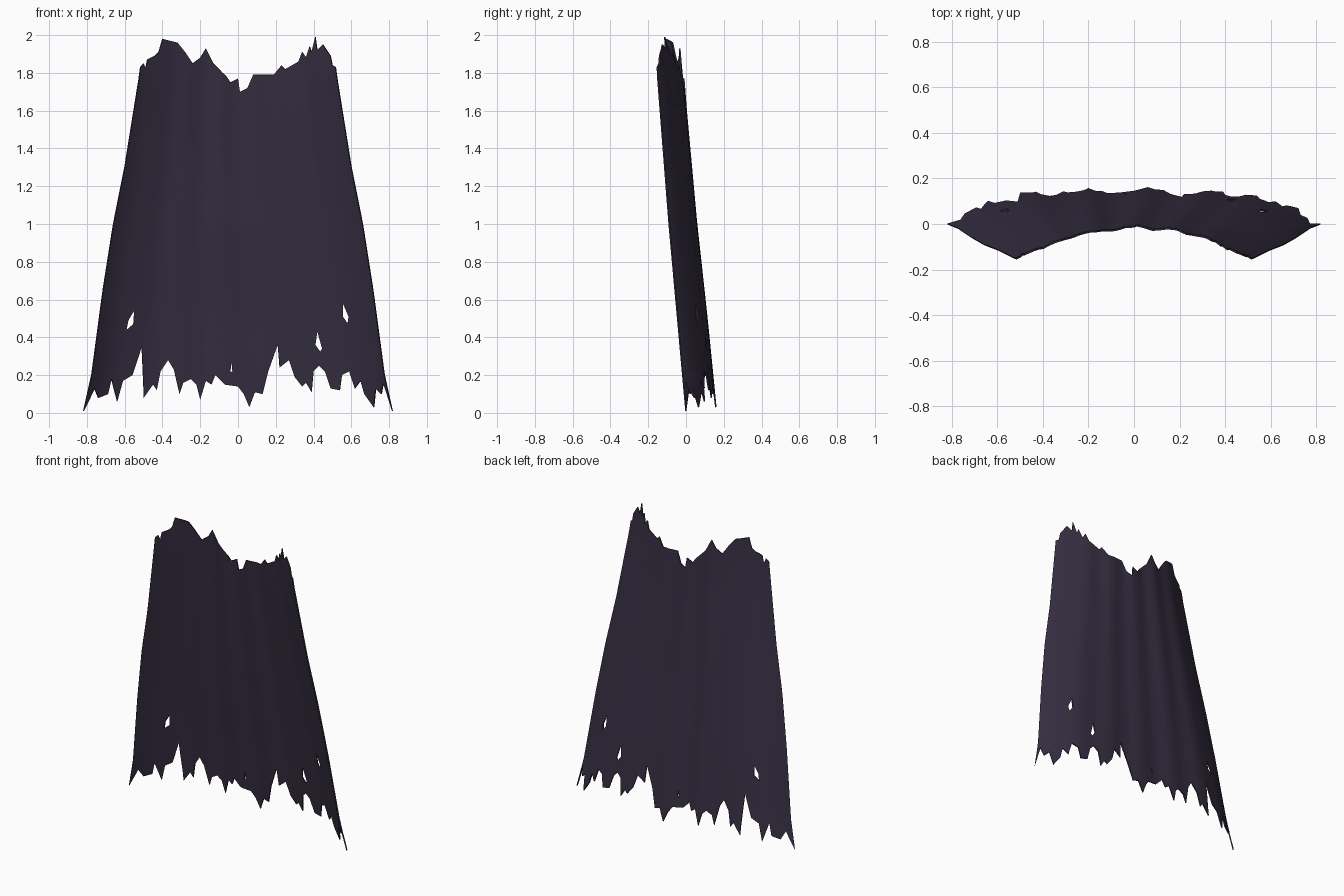
import bpy
import bmesh
import math

# Remove the default cube only
default_cube = bpy.data.objects.get("Cube")
if default_cube:
    bpy.data.objects.remove(default_cube, do_unlink=True)

ROWS = 28
THICKNESS = 0.008

# Torn edges as (x, z) pairs, in hundredths
HEM = [(-82, 1), (-76, 13), (-74, 8), (-69, 10), (-67, 18), (-64, 6), (-61, 17), (-56, 20),
       (-51, 35), (-50, 8), (-45, 15), (-43, 12), (-41, 22), (-37, 28), (-34, 23), (-31, 10),
       (-29, 16), (-25, 18), (-22, 15), (-20, 7), (-17, 17), (-14, 15), (-12, 20), (-7, 15),
       (0, 14), (3, 10), (6, 3), (9, 11), (13, 10), (16, 22), (21, 36), (22, 24),
       (27, 28), (30, 19), (34, 14), (36, 16), (39, 11), (40, 22), (43, 25), (46, 22),
       (49, 13), (54, 12), (55, 20), (59, 22), (62, 13), (65, 17), (67, 10), (72, 3),
       (73, 13), (76, 10), (77, 16), (82, 1)]
COLLAR = [(-52, 183), (-50, 185), (-49, 182), (-48, 187), (-44, 189), (-42, 191), (-40, 198),
          (-32, 196), (-28, 191), (-24, 185), (-20, 188), (-17, 193), (-13, 185), (-6, 178),
          (-4, 175), (0, 177), (1, 170), (5, 172), (8, 179), (19, 179), (23, 184), (25, 182),
          (32, 186), (34, 191), (36, 188), (38, 194), (39, 191), (41, 199), (42, 192),
          (45, 195), (49, 189), (50, 184), (52, 183)]
HOLES = [[(-59, 44), (-55.5, 47), (-55, 54), (-58, 49)],
         [(55.5, 58), (58.5, 51), (58, 47.5), (55.5, 51)],
         [(42, 43), (44.5, 34), (43.5, 32.5), (41, 36)],
         [(-3.5, 27), (-3, 22), (-4, 21.5)]]
HALF_WIDTH = [(0, 0.82), (0.2, 0.775), (0.65, 0.715), (1, 0.66), (1.3, 0.6), (1.8, 0.52), (2, 0.5)]
BACK_DEPTH = [(0, 0.155), (0.5, 0.105), (1, 0.05), (1.6, -0.005), (2, -0.035)]
SIDE_DEPTH = [(0, 0), (1, -0.09), (1.8, -0.152), (2, -0.155)]


def interpolate(points, t):
    """Piecewise linear lookup, clamped at both ends."""
    if t <= points[0][0]:
        return points[0][1]
    for (a, fa), (b, fb) in zip(points, points[1:]):
        if t <= b:
            return fa + (fb - fa) * (t - a) / (b - a)
    return points[-1][1]


def across(edge):
    """Turn an edge into (fraction of half width, height) pairs."""
    result = []
    for x, z in edge:
        height = z / 100
        result.append((x / 100 / interpolate(HALF_WIDTH, height), height))
    result[0] = (-1, result[0][1])
    result[-1] = (1, result[-1][1])
    return result


def cloth_point(u, z):
    """Draped surface: flat across the back, wrapping forward at the sides."""
    back = interpolate(BACK_DEPTH, z)
    side = interpolate(SIDE_DEPTH, z)
    power = 5 - 1.35 * z
    ripple = 0.006 * (1 - u * u) * math.sin(19 * u + z)
    return (u * interpolate(HALF_WIDTH, z),
            back + (side - back) * abs(u) ** power + ripple, z)


def object_from(bm, name):
    mesh = bpy.data.meshes.new(name)
    bmesh.ops.recalc_face_normals(bm, faces=bm.faces)
    bm.to_mesh(mesh)
    bm.free()
    obj = bpy.data.objects.new(name, mesh)
    bpy.context.collection.objects.link(obj)
    return obj


# Cloth sheet: columns pass through every tip and notch of both torn edges
hem, collar = across(HEM), across(COLLAR)
columns = []
for u in sorted({p[0] for p in hem} | {p[0] for p in collar}):
    if not columns or u - columns[-1] > 0.0015:
        columns.append(u)
columns[-1] = 1

bm = bmesh.new()
grid = []
for u in columns:
    low, high = interpolate(hem, u), interpolate(collar, u)
    grid.append([bm.verts.new(cloth_point(u, low + (high - low) * r / ROWS))
                 for r in range(ROWS + 1)])
for left, right in zip(grid, grid[1:]):
    for r in range(ROWS):
        bm.faces.new((left[r], right[r], right[r + 1], left[r + 1]))
cape = object_from(bm, "tattered_cape")

# Cloth thickness
solid = cape.modifiers.new("thickness", 'SOLIDIFY')
solid.thickness = THICKNESS
solid.offset = 0

# Torn holes, cut straight through
bm = bmesh.new()
for outline in HOLES:
    face = bm.faces.new([bm.verts.new((x / 100, -0.5, z / 100)) for x, z in outline])
    extruded = bmesh.ops.extrude_face_region(bm, geom=[face], use_keep_orig=True)
    moved = [v for v in extruded["geom"] if isinstance(v, bmesh.types.BMVert)]
    bmesh.ops.translate(bm, verts=moved, vec=(0, 1, 0))
cutter = object_from(bm, "hole_cutter")
cutter.hide_render = True
cut = cape.modifiers.new("torn_holes", 'BOOLEAN')
cut.operation = 'DIFFERENCE'
cut.solver = 'EXACT'
cut.object = cutter

# Bake the modifiers and discard the cutter
bpy.context.view_layer.update()
evaluated = cape.evaluated_get(bpy.context.evaluated_depsgraph_get())
baked = bpy.data.meshes.new_from_object(evaluated)
cape.modifiers.clear()
cape.data = baked
bpy.data.objects.remove(cutter, do_unlink=True)

# Dark violet cloth
cloth = bpy.data.materials.new("dark_violet_cloth")
cloth.use_nodes = True
colour = (0.036, 0.027, 0.052, 1)
cloth.diffuse_color = colour
shader = cloth.node_tree.nodes["Principled BSDF"]
shader.inputs["Base Color"].default_value = colour
shader.inputs["Roughness"].default_value = 0.9
cape.data.materials.clear()
cape.data.materials.append(cloth)

# Smooth drape with crisp torn edges
bpy.ops.object.select_all(action='DESELECT')
cape.select_set(True)
bpy.context.view_layer.objects.active = cape
bpy.ops.object.shade_smooth_by_angle(angle=math.radians(40))
